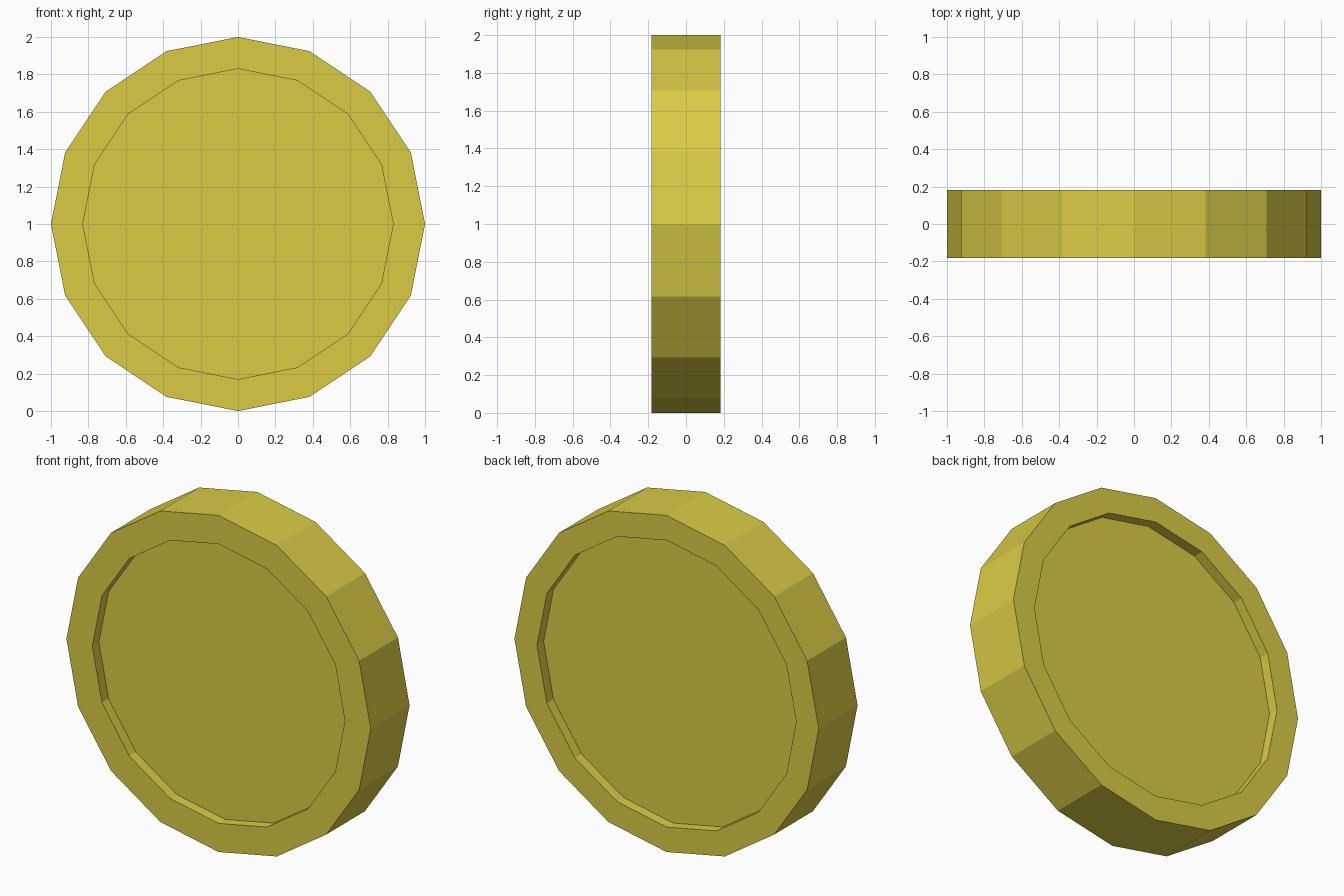
import bpy, bmesh
from math import sin, cos, pi

if "Cube" in bpy.data.objects:
    bpy.data.objects.remove(bpy.data.objects["Cube"])

SIDES = 16
# (radius, y) from the front recess floor, over the rim, to the back recess floor
PROFILE = [(0.83, -0.12), (0.83, -0.182), (1.0, -0.182),
           (1.0, 0.182), (0.852, 0.182), (0.852, 0.12)]

bm = bmesh.new()


def ring(radius, y):
    return [bm.verts.new((radius * sin(2 * pi * i / SIDES), y,
                          1 + radius * cos(2 * pi * i / SIDES)))
            for i in range(SIDES)]


# Rim and recess walls
rings = [ring(r, y) for r, y in PROFILE]
for a, b in zip(rings, rings[1:]):
    for i in range(SIDES):
        j = (i + 1) % SIDES
        bm.faces.new((a[i], a[j], b[j], b[i]))

# Recessed front and back discs
bm.faces.new(rings[0])
bm.faces.new(rings[-1])
bmesh.ops.recalc_face_normals(bm, faces=bm.faces)

mesh = bpy.data.meshes.new("coin")
bm.to_mesh(mesh)
bm.free()
coin = bpy.data.objects.new("coin", mesh)
bpy.context.collection.objects.link(coin)

# Gold colour
gold = bpy.data.materials.new("gold")
gold.diffuse_color = (0.70, 0.60, 0.06, 1)
gold.use_nodes = True
gold.node_tree.nodes["Principled BSDF"].inputs["Base Color"].default_value = gold.diffuse_color
mesh.materials.append(gold)
